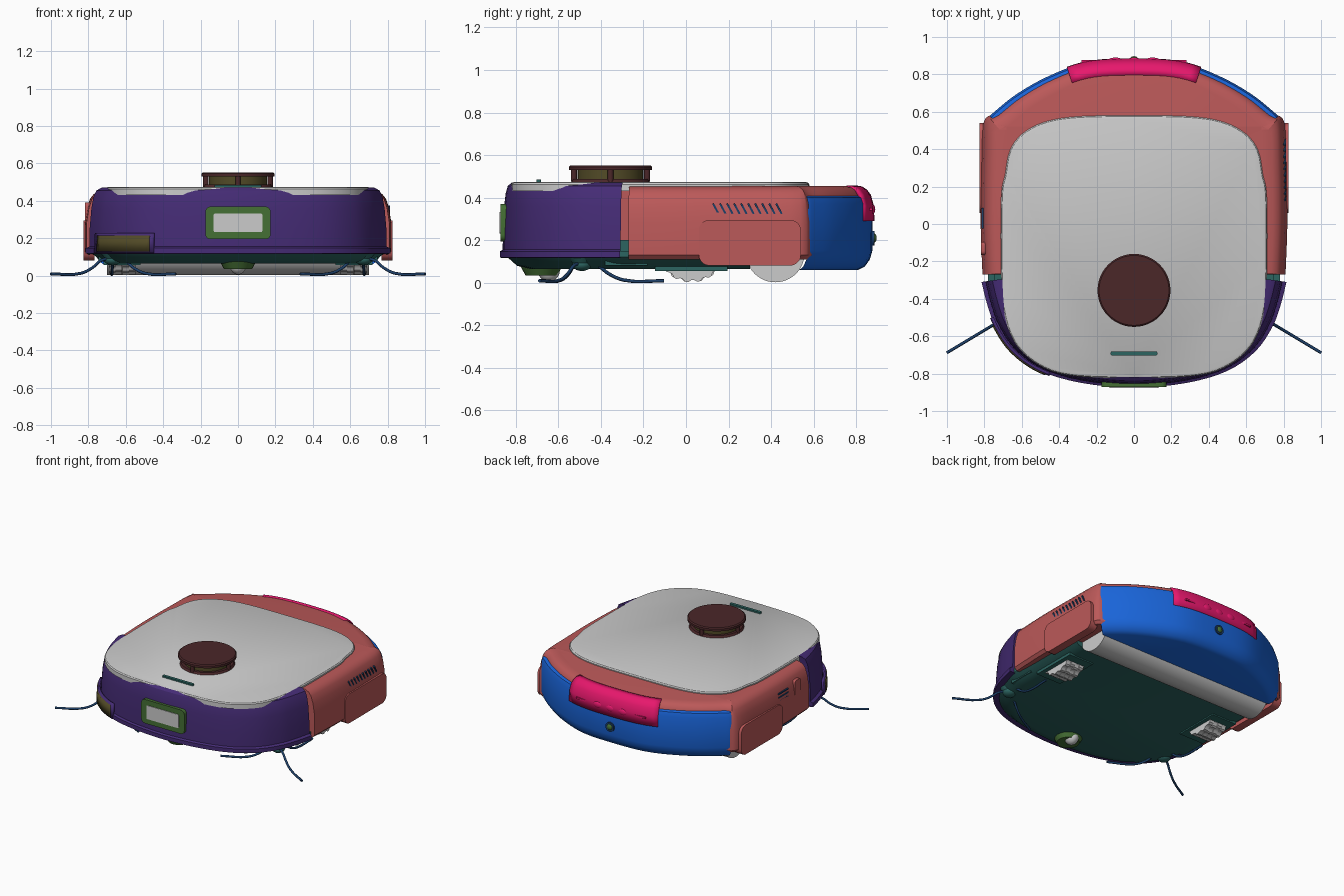
import bpy, bmesh, math
from mathutils import Matrix, Vector

cube = bpy.data.objects.get("Cube")
if cube:
    bpy.data.objects.remove(cube, do_unlink=True)


def material(name, rgb):
    m = bpy.data.materials.new(name)
    m.use_nodes = True
    m.diffuse_color = (*rgb, 1)
    m.node_tree.nodes["Principled BSDF"].inputs["Base Color"].default_value = (*rgb, 1)
    return m


PURPLE = material("purple", (0.06, 0.025, 0.18))
GREY = material("light grey", (0.6, 0.6, 0.6))
RED = material("brick red", (0.5, 0.1, 0.1))
BLUE = material("blue", (0.01, 0.13, 0.7))
MAGENTA = material("magenta", (0.9, 0.01, 0.17))
TEAL = material("dark teal", (0.025, 0.13, 0.12))
BROWN = material("dark brown", (0.07, 0.02, 0.022))
OLIVE = material("olive", (0.085, 0.07, 0.02))
GREEN = material("green", (0.06, 0.16, 0.035))
NAVY = material("navy", (0.012, 0.05, 0.14))
parts = []


def finish(name, bm, mat):
    bmesh.ops.remove_doubles(bm, verts=bm.verts, dist=1e-5)
    bmesh.ops.recalc_face_normals(bm, faces=bm.faces)
    me = bpy.data.meshes.new(name)
    bm.to_mesh(me)
    bm.free()
    me.materials.append(mat)
    ob = bpy.data.objects.new(name, me)
    bpy.context.collection.objects.link(ob)
    parts.append(ob)
    return ob


def outline(half, steps=4):
    """Mirror a half outline and smooth it with a Catmull-Rom spline."""
    p = [Vector((-x, y)) for x, y in reversed(half[1:])] + [Vector(q) for q in half]
    out = []
    for i in range(len(p) - 1):
        a, b, c, d = p[max(i - 1, 0)], p[i], p[i + 1], p[min(i + 2, len(p) - 1)]
        for k in range(steps):
            t = k / steps
            out.append(0.5 * (2 * b + (c - a) * t + (2 * a - 5 * b + 4 * c - d) * t * t
                              + (3 * b - a - 3 * c + d) * t ** 3))
    return out + [p[-1]]


def section(path, x0, x1, n=16):
    """Piece of an outline between two x positions."""
    out = []
    for k in range(n + 1):
        x = x0 + (x1 - x0) * k / n
        for a, b in zip(path, path[1:]):
            if a.x <= x <= b.x and b.x > a.x:
                out.append(a.lerp(b, (x - a.x) / (b.x - a.x)))
                break
    return out


def loft(name, path, layers, mat, solid=True, side=1.6):
    """Stack inset copies of a path; layers are (height, inset)."""
    sign = 1 if path[len(path) // 2].y > 0 else -1
    normals = []
    for i in range(len(path)):
        t = (path[min(i + 1, len(path) - 1)] - path[max(i - 1, 0)]).normalized()
        normals.append(Vector((-t.y, t.x)) * sign)
    bm = bmesh.new()
    rings = [[bm.verts.new((p.x - n.x * d * side, p.y - n.y * d, z))
              for p, n in zip(path, normals)] for z, d in layers]
    count = len(path)
    for lo, hi in zip(rings, rings[1:]):
        for i in range(count if solid else count - 1):
            j = (i + 1) % count
            bm.faces.new((lo[i], lo[j], hi[j], hi[i]))
    if solid:
        bm.faces.new(rings[0])
        bm.faces.new(rings[-1])
    ob = finish(name, bm, mat)
    if not solid:
        mod = ob.modifiers.new("thickness", "SOLIDIFY")
        mod.thickness, mod.offset = 0.016, 0
    return ob


def box(name, size, loc, mat, axis=None, radius=0.0, rot=0.0):
    """Box with the edges along one axis rounded, turned about x."""
    bm = bmesh.new()
    bmesh.ops.create_cube(bm, size=1)
    bmesh.ops.scale(bm, vec=size, verts=bm.verts)
    if axis is not None:
        edges = [e for e in bm.edges
                 if abs((e.verts[0].co - e.verts[1].co).normalized()[axis]) > 0.9]
        bmesh.ops.bevel(bm, geom=edges, offset=radius, segments=5, profile=0.5, affect="EDGES")
    bm.transform(Matrix.Translation(loc) @ Matrix.Rotation(rot, 4, "X"))
    return finish(name, bm, mat)


def cylinder(name, r1, r2, depth, loc, mat, axis="Z", sides=40, tooth=0.0):
    bm = bmesh.new()
    bmesh.ops.create_cone(bm, cap_ends=True, segments=sides, radius1=r1, radius2=r2, depth=depth)
    for v in bm.verts:
        if tooth and int(math.atan2(v.co.y, v.co.x) / math.tau * sides + sides + 0.5) % 4 < 2:
            v.co.xy *= 1 - tooth
    turn = {"X": Matrix.Rotation(math.pi / 2, 4, "Y"), "Z": Matrix(),
            "Y": Matrix.Rotation(math.pi / 2, 4, "X")}[axis]
    bm.transform(Matrix.Translation(loc) @ turn)
    return finish(name, bm, mat)


def ball(name, size, loc, mat):
    bm = bmesh.new()
    bmesh.ops.create_uvsphere(bm, u_segments=24, v_segments=14, radius=1)
    bmesh.ops.scale(bm, vec=size, verts=bm.verts)
    bmesh.ops.translate(bm, vec=loc, verts=bm.verts)
    return finish(name, bm, mat)


# Outlines
rear = [(0, 0.87), (0.25, 0.855), (0.45, 0.785), (0.62, 0.69), (0.74, 0.595)]
body = outline(rear + [(0.805, 0.54), (0.817, 0.3), (0.82, 0), (0.81, -0.27)])
tail = outline(rear + [(0.765, 0.57)])
nose_half = [(0, -0.875), (0.28, -0.85), (0.5, -0.785), (0.65, -0.68), (0.74, -0.55),
             (0.785, -0.43), (0.815, -0.31)]
nose = outline(nose_half)
floor = outline(nose_half + [(0.81, -0.1), (0.81, 0.3)])
lid = outline([(0, 0.58), (0.3, 0.575), (0.48, 0.545), (0.6, 0.48), (0.665, 0.39), (0.69, 0.26),
               (0.71, 0.14), (0.71, -0.28), (0.69, -0.5), (0.62, -0.66), (0.48, -0.77),
               (0.3, -0.815), (0, -0.825)])

# Shell
loft("main_body", body, [(0.11, 0.012), (0.13, 0), (0.28, 0), (0.36, 0.008), (0.41, 0.018),
                         (0.435, 0.03), (0.448, 0.048), (0.455, 0.08)], RED)
loft("top_cover", lid, [(0.43, 0), (0.462, 0), (0.47, 0.006), (0.474, 0.018)], GREY, side=1)
loft("rear_bumper", tail, [(0.06, 0.06), (0.075, 0.03), (0.11, 0.005), (0.15, -0.006),
                           (0.37, -0.008), (0.4, 0.002), (0.408, 0.02)], BLUE, side=1)
loft("front_bumper", nose, [(0.115, 0.02), (0.118, 0), (0.147, 0), (0.155, 0.013), (0.25, 0.014),
                            (0.36, 0.02), (0.42, 0.027), (0.455, 0.037), (0.47, 0.055)], PURPLE)
loft("base_plate", floor, [(0.065, 0.14), (0.08, 0.08), (0.12, 0.035), (0.15, 0.035)], TEAL, side=1)
box("inner_core", (1.4, 0.4, 0.25), (0, -0.25, 0.325), RED)
box("base_core", (1.49, 0.2, 0.12), (0, -0.28, 0.14), TEAL)

# Rear contact panel with its sensors
loft("rear_panel", section(body, -0.355, 0.355), [(0.29, -0.008), (0.36, -0.006), (0.41, 0.008),
     (0.432, 0.025), (0.445, 0.045), (0.45, 0.075)], MAGENTA, solid=False, side=1)
for x in (-0.1, 0, 0.1):
    ball("rear_sensor", (0.036, 0.014, 0.024), (x, 0.876, 0.345), MAGENTA)
for s in (-1, 1):
    box("rear_contact", (0.1, 0.02, 0.012), (s * 0.23, 0.866, 0.345), MAGENTA)
cylinder("rear_port_ring", 0.034, 0.034, 0.02, (0, 0.876, 0.21), NAVY, "Y", 24)
ball("rear_port", (0.022, 0.014, 0.022), (0, 0.883, 0.21), GREEN)

# Front window and side sensor in the bumper
box("window_frame", (0.35, 0.04, 0.175), (0, -0.852, 0.282), GREEN, 1, 0.03)
box("window", (0.26, 0.04, 0.1), (0, -0.856, 0.282), GREY, 1, 0.008)
loft("sensor_trim", section(nose, -0.762, -0.45), [(0.12, 0), (0.228, 0.004)], PURPLE, False, 1)
loft("sensor_window", section(nose, -0.745, -0.47), [(0.128, -0.005), (0.213, -0.002)], OLIVE, False, 1)

# Turret
turret = (0, -0.355)
cylinder("turret_base", 0.185, 0.175, 0.016, (*turret, 0.48), BROWN)
cylinder("turret_core", 0.155, 0.155, 0.06, (*turret, 0.505), OLIVE)
cylinder("turret_cap", 0.195, 0.195, 0.016, (*turret, 0.537), BROWN, sides=48)
cylinder("turret_cap_top", 0.195, 0.187, 0.007, (*turret, 0.5485), BROWN, sides=48)
for k in range(4):
    a = k * math.pi / 2
    cylinder("turret_post", 0.014, 0.014, 0.06,
             (0.172 * math.cos(a), turret[1] + 0.172 * math.sin(a), 0.505), BROWN, sides=12)
box("button_strip", (0.25, 0.022, 0.02), (0, -0.692, 0.475), TEAL, 2, 0.008)

# Side panels, vents and side buttons
for s in (-1, 1):
    box("side_panel", (0.06, 0.48, 0.215), (s * 0.797, 0.3, 0.188), RED, 0, 0.05)
for k in range(10):
    box("side_vent", (0.02, 0.009, 0.055), (0.802, 0.14 + k * 0.033, 0.348), NAVY, rot=0.5)
for k in range(3):
    box("side_slot", (0.02, 0.11, 0.009), (-0.805, 0.03, 0.31 + k * 0.026), NAVY)
box("side_button", (0.03, 0.07, 0.12), (-0.802, -0.13, 0.33), RED, 0, 0.02)

# Running gear
cylinder("mop_roller", 0.138, 0.138, 1.4, (0, 0.42, 0.14), GREY, "X", 48)
for s in (-1, 1):
    box("wheel_well", (0.2, 0.34, 0.02), (s * 0.62, 0.025, 0.066), TEAL)
    for k in range(4):
        cylinder("drive_wheel", 0.165, 0.165, 0.034, (s * (0.565 + k * 0.036), 0.025, 0.167),
                 GREY, "X", 64 + k % 2 * 8, 0.06)
cylinder("caster_mount", 0.075, 0.125, 0.09, (0, -0.68, 0.08), GREEN, sides=24)
ball("caster_wheel", (0.045, 0.052, 0.052), (0, -0.645, 0.058), GREY)

# Side brushes with three bent arms each
for s in (-1, 1):
    hub = Vector((s * 0.67, -0.49, 0))
    cylinder("brush_hub", 0.035, 0.07, 0.05, hub + Vector((0, 0, 0.105)), TEAL, sides=24)
    ball("brush_cap", (0.045, 0.045, 0.03), hub + Vector((0, 0, 0.085)), TEAL)
    for k in range(3):
        a = math.radians(-31 + 120 * k)
        cu = bpy.data.curves.new("brush_arm", "CURVE")
        cu.dimensions, cu.bevel_depth, cu.bevel_resolution = "3D", 0.008, 2
        cu.use_fill_caps = True
        sp = cu.splines.new("BEZIER")
        bend = [(0, 0.092), (0.07, 0.082), (0.13, 0.04), (0.2, 0.012), (0.386, 0.009)]
        sp.bezier_points.add(len(bend) - 1)
        for bp, (r, z) in zip(sp.bezier_points, bend):
            bp.co = hub + Vector((s * r * math.cos(a), r * math.sin(a), z))
            bp.handle_left_type = bp.handle_right_type = "AUTO"
        cu.resolution_u = 4
        cu.materials.append(NAVY)
        bpy.context.collection.objects.link(bpy.data.objects.new("brush_arm", cu))

# Smooth shading with sharp edges kept
bpy.ops.object.select_all(action="DESELECT")
for ob in parts:
    ob.select_set(True)
bpy.context.view_layer.objects.active = parts[0]
bpy.ops.object.shade_smooth_by_angle(angle=math.radians(32))
